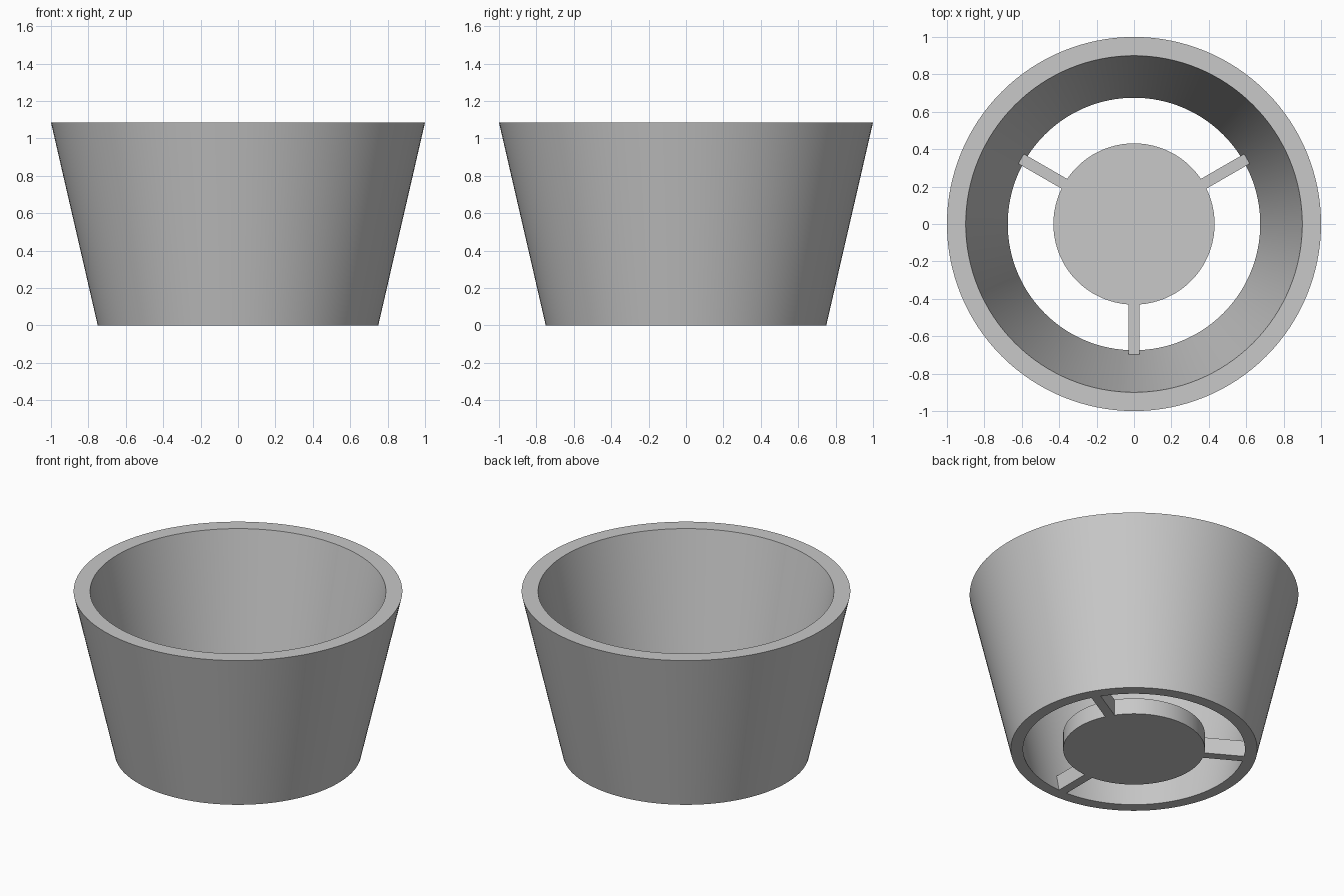
import bpy
import bmesh
import math
from mathutils import Matrix, Vector

cube = bpy.data.objects.get("Cube")
if cube:
    bpy.data.objects.remove(cube, do_unlink=True)

HEIGHT = 1.085
BASE_HEIGHT = 0.108
SEGMENTS = 128

grey = bpy.data.materials.new("light grey")
grey.use_nodes = True
colour = (0.58, 0.58, 0.58, 1)
grey.diffuse_color = colour
grey.node_tree.nodes["Principled BSDF"].inputs["Base Color"].default_value = colour


def finish(name, bm, smooth=False):
    """Turn a bmesh into a named object with the shared material."""
    bmesh.ops.recalc_face_normals(bm, faces=bm.faces)
    mesh = bpy.data.meshes.new(name)
    bm.to_mesh(mesh)
    bm.free()
    mesh.materials.append(grey)
    obj = bpy.data.objects.new(name, mesh)
    bpy.context.collection.objects.link(obj)
    if smooth:
        bpy.ops.object.select_all(action="DESELECT")
        obj.select_set(True)
        bpy.context.view_layer.objects.active = obj
        bpy.ops.object.shade_smooth_by_angle(angle=math.radians(30))
    return obj


# Tapered wall: a closed profile swept around z
bm = bmesh.new()
profile = [(0.75, 0), (1.0, HEIGHT), (0.9, HEIGHT), (0.675, 0)]
verts = [bm.verts.new((r, 0, z)) for r, z in profile]
edges = [bm.edges.new((verts[i - 1], verts[i])) for i in range(len(verts))]
bmesh.ops.spin(bm, geom=verts + edges, cent=(0, 0, 0), axis=(0, 0, 1),
               angle=math.tau, steps=SEGMENTS, use_merge=True)
bmesh.ops.remove_doubles(bm, verts=bm.verts, dist=0.0001)
finish("tapered_wall", bm, smooth=True)

# Solid disc in the middle of the base
bm = bmesh.new()
bmesh.ops.create_cone(bm, cap_ends=True, segments=SEGMENTS, radius1=0.431,
                      radius2=0.431, depth=BASE_HEIGHT,
                      matrix=Matrix.Translation((0, 0, BASE_HEIGHT / 2)))
finish("base_disc", bm, smooth=True)

# Three spokes whose outer ends follow the slope of the wall
for name, angle in (("front_spoke", -90), ("left_spoke", 30), ("right_spoke", 150)):
    bm = bmesh.new()
    side = [(0.428, 0), (0.676, 0), (0.698, BASE_HEIGHT), (0.428, BASE_HEIGHT)]
    face = bm.faces.new([bm.verts.new((r, -0.03, z)) for r, z in side])
    new = bmesh.ops.extrude_face_region(bm, geom=[face])["geom"]
    moved = [v for v in new if isinstance(v, bmesh.types.BMVert)]
    bmesh.ops.translate(bm, verts=moved, vec=Vector((0, 0.06, 0)))
    bm.transform(Matrix.Rotation(math.radians(angle), 4, "Z"))
    finish(name, bm)
